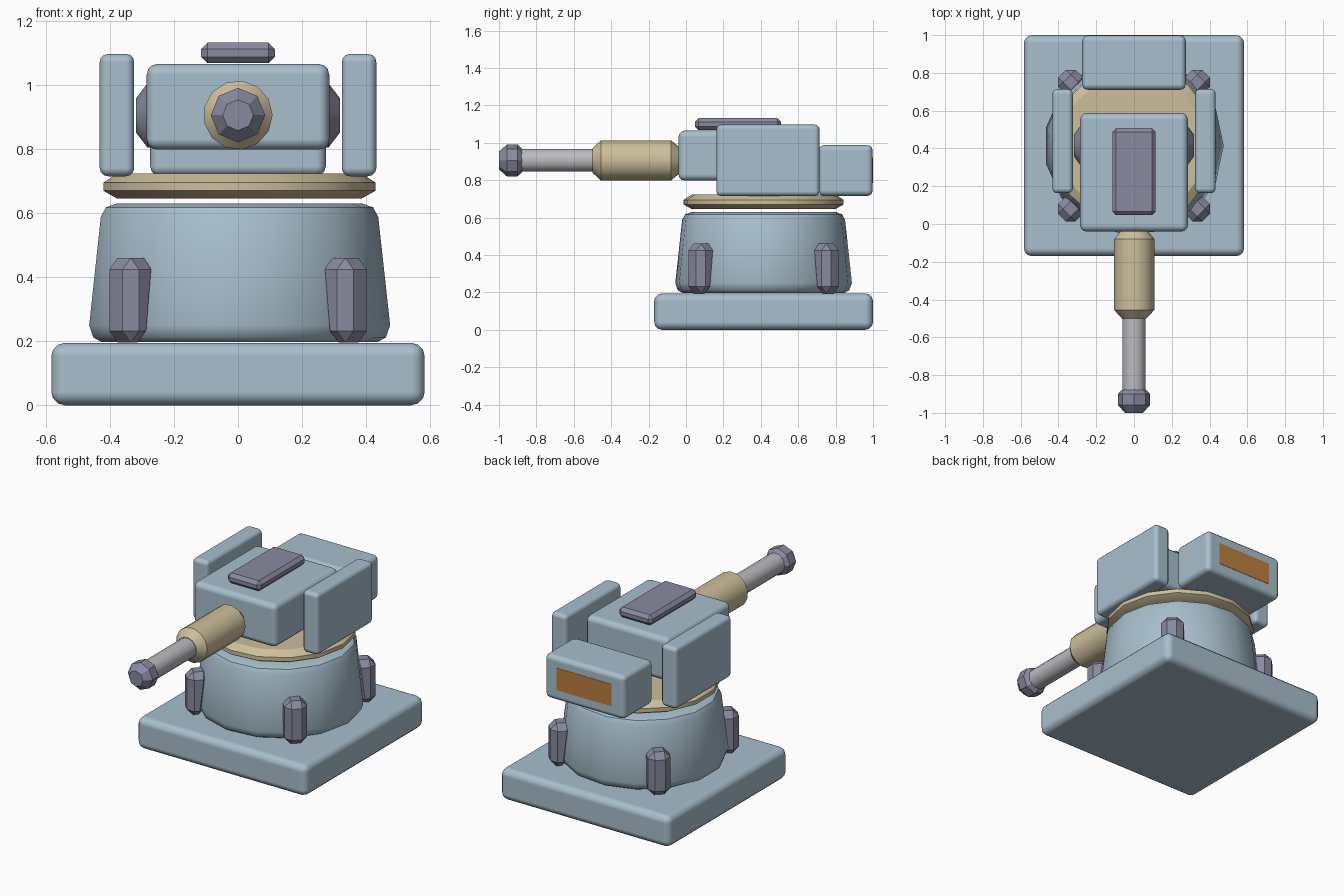
import bpy, bmesh, math
from mathutils import Matrix, Vector

if "Cube" in bpy.data.objects:
    bpy.data.objects.remove(bpy.data.objects["Cube"])


def material(name, rgb):
    m = bpy.data.materials.new(name)
    m.diffuse_color = (*rgb, 1)
    m.use_nodes = True
    m.node_tree.nodes["Principled BSDF"].inputs["Base Color"].default_value = m.diffuse_color
    return m


BLUE = material("pale_blue_armour", (0.39, 0.52, 0.61))
PURPLE = material("slate_purple", (0.25, 0.255, 0.35))
BEIGE = material("sand_beige", (0.61, 0.52, 0.33))
GREY = material("barrel_grey", (0.50, 0.50, 0.53))
ORANGE = material("amber_panel", (0.50, 0.21, 0.05))
CY = 0.415  # turret pivot along y


def finish(bm, name, mat, smooth=0):
    bmesh.ops.recalc_face_normals(bm, faces=bm.faces)
    me = bpy.data.meshes.new(name)
    bm.to_mesh(me)
    bm.free()
    ob = bpy.data.objects.new(name, me)
    bpy.context.collection.objects.link(ob)
    me.materials.append(mat)
    if smooth:
        bpy.ops.object.select_all(action='DESELECT')
        ob.select_set(True)
        bpy.context.view_layer.objects.active = ob
        bpy.ops.object.shade_smooth_by_angle(angle=math.radians(smooth))
    return ob


def box(name, mat, lo, hi, bevel=0, segments=1):
    """Box between two corners, with rounded or chamfered edges."""
    bm = bmesh.new()
    bmesh.ops.create_cube(bm, size=1)
    lo, hi = Vector(lo), Vector(hi)
    bmesh.ops.scale(bm, vec=hi - lo, verts=bm.verts)
    bmesh.ops.translate(bm, vec=(lo + hi) / 2, verts=bm.verts)
    ob = finish(bm, name, mat, 50 if segments > 1 else 0)
    if bevel:
        mod = ob.modifiers.new("edges", 'BEVEL')
        mod.width, mod.segments = bevel, segments
        mod.harden_normals = segments > 1
    return ob


def lathe(name, mat, profile, sides, centre, axis='Z', smooth=30):
    """Capped turned part; profile holds (radius, distance along axis)."""
    bm = bmesh.new()
    rings = []
    for r, t in profile:
        ring = []
        for i in range(sides):
            a = 2 * math.pi * i / sides
            u, v = r * math.cos(a), r * math.sin(a)
            p = {'X': (t, u, v), 'Y': (u, t, v), 'Z': (u, v, t)}[axis]
            ring.append(bm.verts.new(Vector(p) + Vector(centre)))
        rings.append(ring)
    for a, b in zip(rings, rings[1:]):
        for i in range(sides):
            j = (i + 1) % sides
            bm.faces.new((a[i], a[j], b[j], b[i]))
    bm.faces.new(rings[0])
    bm.faces.new(rings[-1])
    return finish(bm, name, mat, smooth)


# Foundation and tapered drum
box("base_slab", BLUE, (-0.583, -0.17, 0), (0.583, 1.0, 0.195), 0.042, 3)
lathe("drum", BLUE,
      [(0.435, 0.197), (0.462, 0.212), (0.475, 0.25), (0.438, 0.588),
       (0.422, 0.618), (0.388, 0.63)], 15, (0, CY, 0), smooth=42)

# Turntable ring
lathe("turntable_ring", BEIGE,
      [(0.385, 0.645), (0.43, 0.67), (0.43, 0.695), (0.385, 0.724)],
      15, (0, CY, 0))

# Four clamps around the drum, inner side leaning in towards the top
for sx, sy, label in ((-1, -1, "front_left"), (1, -1, "front_right"),
                      (-1, 1, "rear_left"), (1, 1, "rear_right")):
    bm = bmesh.new()
    bmesh.ops.create_cube(bm, size=1)
    bmesh.ops.scale(bm, vec=(0.13, 0.13, 0.265), verts=bm.verts)
    for v in bm.verts:
        if v.co.x < 0 and v.co.z < 0:
            v.co.x += 0.03
    bmesh.ops.bevel(bm, geom=bm.edges[:], offset=0.036, segments=1,
                    affect='EDGES')
    turn = Matrix.Rotation(math.atan2(sy, sx), 4, 'Z')
    place = Matrix.Translation((0.335 * sx, CY + 0.335 * sy, 0.328))
    bmesh.ops.transform(bm, matrix=place @ turn, verts=bm.verts)
    finish(bm, "clamp_" + label, PURPLE)

# Turret housing, roof hatch and rear counterweight
box("turret_housing", BLUE, (-0.285, -0.04, 0.798), (0.285, 0.587, 1.066), 0.034, 3)
box("roof_hatch", PURPLE, (-0.115, 0.047, 1.068), (0.115, 0.508, 1.132), 0.02)
box("counterweight", BLUE, (-0.274, 0.71, 0.716), (0.274, 0.998, 0.988), 0.03, 3)
box("rear_panel", ORANGE, (-0.188, 0.994, 0.785), (0.188, 1.0, 0.922))

# Side armour plates and the pivot through the housing
for s, label in ((-1, "left"), (1, "right")):
    x0, x1 = sorted((s * 0.324, s * 0.432))
    box("side_plate_" + label, BLUE, (x0, 0.163, 0.715), (x1, 0.714, 1.097), 0.026, 3)
lathe("pivot", PURPLE,
      [(0.057, -0.318), (0.105, -0.283), (0.105, 0.283), (0.057, 0.318)],
      10, (0, CY, 0.905), 'X')

# Gun: sleeve, barrel and muzzle
GUN = (0, 0, 0.906)
lathe("barrel_sleeve", BEIGE,
      [(0.066, -0.50), (0.108, -0.455), (0.108, -0.08), (0.07, -0.034)],
      13, GUN, 'Y')
lathe("barrel", GREY, [(0.062, -0.89), (0.062, -0.48)], 14, GUN, 'Y')
lathe("muzzle", PURPLE,
      [(0.048, -1.0), (0.085, -0.958), (0.085, -0.9), (0.062, -0.876)],
      8, GUN, 'Y')
